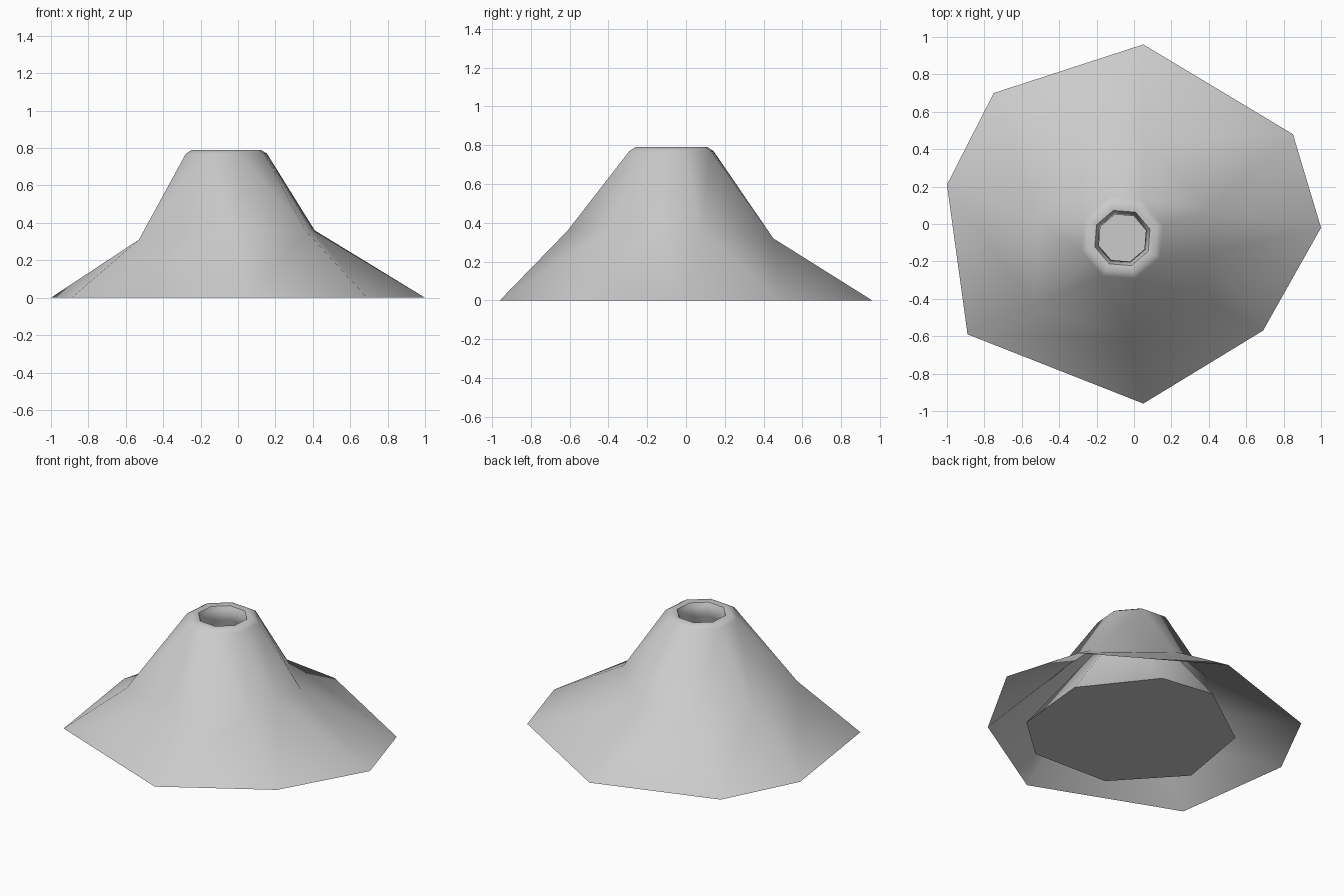
import bpy, bmesh, math

cube = bpy.data.objects.get("Cube")
if cube:
    bpy.data.objects.remove(cube, do_unlink=True)

stone = bpy.data.materials.new("grey_stone")
stone.use_nodes = True
stone.diffuse_color = (0.6, 0.6, 0.6, 1)
stone.node_tree.nodes["Principled BSDF"].inputs["Base Color"].default_value = (0.6, 0.6, 0.6, 1)

SIDES = 8
FLOOR_Z = 0.05


def octagon(radius, z):
    """Regular ring of points around the crater, counter-clockwise."""
    angles = [math.radians(18 + 360 * i / SIDES) for i in range(SIDES)]
    return [(-0.062 + radius * math.cos(a), -0.075 + radius * math.sin(a), z) for a in angles]


# Irregular foot of the mountain, the bend in its slope and the chamber floor
foot = [(0.85, 0.48, 0), (0.05, 0.96, 0), (-0.75, 0.70, 0), (-1, 0.21, 0),
        (-0.89, -0.59, 0), (0.05, -0.96, 0), (0.69, -0.57, 0), (1, -0.02, 0)]
bend = [(0.41, 0.08, 0.36), (0.05, 0.45, 0.32), (-0.29, 0.34, 0.32), (-0.52, 0.03, 0.31),
        (-0.53, -0.43, 0.31), (-0.02, -0.61, 0.36), (0.36, -0.40, 0.36), (0.40, -0.15, 0.36)]
floor = [(0.54, 0.08, FLOOR_Z), (0.20, 0.51, FLOOR_Z), (-0.16, 0.56, FLOOR_Z), (-0.61, 0.24, FLOOR_Z),
         (-0.70, -0.29, FLOOR_Z), (-0.34, -0.68, FLOOR_Z), (0.20, -0.70, FLOOR_Z), (0.49, -0.44, FLOOR_Z)]

# Outer slope, rounded rim, neck, then the chamber wall widening to the floor
rings = [foot, bend,
         octagon(0.228, 0.77), octagon(0.195, 0.79),
         octagon(0.155, 0.785), octagon(0.145, 0.76), octagon(0.132, 0.70),
         floor]

bm = bmesh.new()
loops = [[bm.verts.new(p) for p in ring] for ring in rings]
for level, (low, high) in enumerate(zip(loops, loops[1:])):
    for i in range(SIDES):
        j = (i + 1) % SIDES
        if level == 0:
            bm.faces.new((low[i], low[j], high[j]))
            bm.faces.new((low[i], high[j], high[i]))
        else:
            bm.faces.new((low[i], low[j], high[j], high[i]))
# Chamber floor
bm.faces.new(loops[-1])

mesh = bpy.data.meshes.new("volcano_cone")
bm.to_mesh(mesh)
bm.free()
mesh.materials.append(stone)
volcano = bpy.data.objects.new("volcano_cone", mesh)
bpy.context.collection.objects.link(volcano)

# Soft shading with a crisp floor edge
bpy.ops.object.select_all(action="DESELECT")
volcano.select_set(True)
bpy.context.view_layer.objects.active = volcano
bpy.ops.object.shade_smooth_by_angle(angle=math.radians(60))
